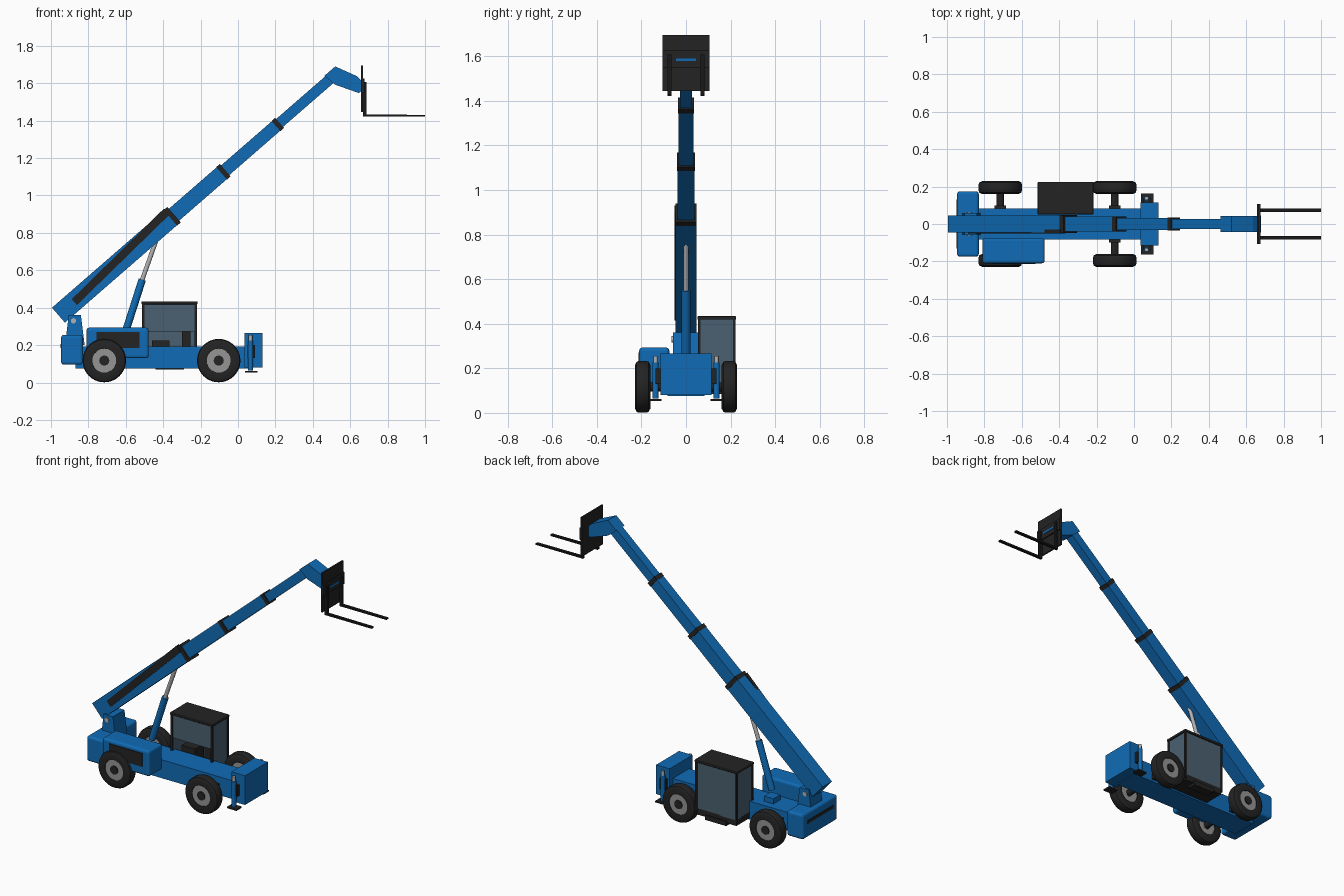
import bpy, bmesh, math
from mathutils import Vector

if "Cube" in bpy.data.objects:
    bpy.data.objects.remove(bpy.data.objects["Cube"])


def mat(name, r, g, b):
    m = bpy.data.materials.new(name)
    m.diffuse_color = (r, g, b, 1)
    m.use_nodes = True
    m.node_tree.nodes["Principled BSDF"].inputs["Base Color"].default_value = m.diffuse_color
    return m


BLUE = mat("blue paint", 0.005, 0.15, 0.47)
BLACK = mat("black trim", 0.017, 0.017, 0.017)
DARK = mat("fork steel", 0.009, 0.009, 0.009)
GREY = mat("wheel grey", 0.30, 0.30, 0.30)
STEEL = mat("bright steel", 0.45, 0.45, 0.45)
GLASS = mat("tinted glass", 0.07, 0.12, 0.165)


def finish(name, bm, m, bevel=0, smooth=False):
    bmesh.ops.recalc_face_normals(bm, faces=bm.faces)
    me = bpy.data.meshes.new(name)
    bm.to_mesh(me)
    bm.free()
    me.materials.append(m)
    ob = bpy.data.objects.new(name, me)
    bpy.context.collection.objects.link(ob)
    if bevel:
        mod = ob.modifiers.new("bevel", 'BEVEL')
        mod.width, mod.segments = bevel, 3
    if smooth:
        bpy.ops.object.select_all(action='DESELECT')
        ob.select_set(True)
        bpy.context.view_layer.objects.active = ob
        bpy.ops.object.shade_smooth_by_angle(angle=math.radians(35))
    return ob


def prism(name, pts, y0, y1, m, bevel=0):
    """Side profile (x, z) extruded from y0 to y1."""
    bm = bmesh.new()
    a = [bm.verts.new((x, y0, z)) for x, z in pts]
    b = [bm.verts.new((x, y1, z)) for x, z in pts]
    bm.faces.new(a)
    bm.faces.new(b[::-1])
    for i in range(len(pts)):
        j = (i + 1) % len(pts)
        bm.faces.new((a[i], b[i], b[j], a[j]))
    return finish(name, bm, m, bevel)


def box(name, x0, x1, y0, y1, z0, z1, m, bevel=0):
    return prism(name, [(x0, z0), (x1, z0), (x1, z1), (x0, z1)], y0, y1, m, bevel)


def rod(name, p, q, r, m, n=24):
    p, q = Vector(p), Vector(q)
    bm = bmesh.new()
    bmesh.ops.create_cone(bm, cap_ends=True, segments=n, radius1=r, radius2=r, depth=(q - p).length)
    bm.transform(((q - p).to_track_quat('Z', 'Y')).to_matrix().to_4x4())
    bmesh.ops.translate(bm, verts=bm.verts, vec=(p + q) / 2)
    return finish(name, bm, m, smooth=True)


def lathe(name, prof, x, z, side, m, n=40):
    """Closed (radius, y) profile spun around a wheel axle."""
    bm = bmesh.new()
    rings = []
    for i in range(n):
        a = 2 * math.pi * i / n
        rings.append([bm.verts.new((x + r * math.cos(a), side * y, z + r * math.sin(a))) for r, y in prof])
    for i in range(n):
        A, B = rings[i], rings[(i + 1) % n]
        for k in range(len(prof)):
            l = (k + 1) % len(prof)
            bm.faces.new((A[k], A[l], B[l], B[k]))
    return finish(name, bm, m, smooth=True)


# Chassis, front box and counterweight
box("chassis", -0.87, 0.06, -0.082, 0.082, 0.075, 0.192, BLUE)
box("front_box", 0.035, 0.13, -0.115, 0.115, 0.08, 0.266, BLUE)
box("counterweight", -0.946, -0.83, -0.175, 0.175, 0.095, 0.255, BLUE, 0.015)
box("rear_slot", -0.949, -0.944, -0.13, 0.13, 0.185, 0.205, BLACK)
prism("boom_bracket", [(-0.925, 0.2), (-0.905, 0.36), (-0.84, 0.36), (-0.82, 0.2)],
      -0.058, 0.058, BLUE)
rod("boom_pivot", (-0.88, -0.064, 0.33), (-0.88, 0.064, 0.33), 0.014, STEEL)

# Wheels and axles
R, CZ = 0.116, 0.117
tyre = [(0.062, 0.163), (0.098, 0.16), (0.112, 0.168), (R, 0.178), (R, 0.212),
        (0.112, 0.222), (0.098, 0.229), (0.064, 0.226)]
for end, x in (("rear", -0.715), ("front", -0.103)):
    rod(end + "_axle", (x, -0.19, CZ), (x, 0.19, CZ), 0.02, BLACK)
    box(end + "_axle_housing", x - 0.03, x + 0.03, -0.1, 0.1, 0.09, 0.15, BLACK)
    for side, s in (("left", -1), ("right", 1)):
        tag = f"{end}_{side}_"
        lathe(tag + "tyre", tyre, x, CZ, s, BLACK)
        rod(tag + "rim", (x, s * 0.17, CZ), (x, s * 0.222, CZ), 0.064, GREY, 32)
        rod(tag + "hub", (x, s * 0.17, CZ), (x, s * 0.227, CZ), 0.027, BLACK)

# Front stabilisers
for side, s in (("left", -1), ("right", 1)):
    y = s * 0.137
    box(side + "_stabiliser_arm", 0.05, 0.09, min(s * 0.11, y), max(s * 0.11, y), 0.13, 0.2, BLACK)
    rod(side + "_stabiliser_leg", (0.067, y, 0.065), (0.067, y, 0.225), 0.014, BLUE)
    rod(side + "_stabiliser_rod", (0.067, y, 0.22), (0.067, y, 0.255), 0.01, STEEL)
    box(side + "_stabiliser_pad", 0.037, 0.103, y - 0.026, y + 0.026, 0.053, 0.062, BLACK)

# Engine housing
prism("engine_housing", [(-0.81, 0.16), (-0.75, 0.13), (-0.478, 0.13), (-0.478, 0.293), (-0.81, 0.293)],
      -0.21, -0.075, BLUE, 0.014)
box("engine_grille", -0.757, -0.527, -0.214, -0.208, 0.185, 0.27, BLACK)

# Operator cab
X0, X1, Y0, Y1 = -0.506, -0.226, 0.06, 0.216
box("cab_roof", X0 - 0.01, X1 + 0.01, Y0 - 0.008, Y1 + 0.008, 0.418, 0.434, BLACK, 0.004)
box("cab_floor", X0, X1, Y0, Y1, 0.085, 0.125, BLACK)
box("cab_step", -0.44, -0.29, Y1 - 0.05, Y1 + 0.008, 0.07, 0.1, BLACK)
box("outer_window", X0, X1, Y1 - 0.006, Y1, 0.12, 0.42, GLASS)
box("inner_window", X0, X1, Y0, Y0 + 0.006, 0.272, 0.42, GLASS)
for name, x in (("rear", X0), ("front", X1 - 0.006)):
    box(name + "_window", x, x + 0.006, Y0, Y1, 0.12, 0.42, GLASS)
for i, x in enumerate((X0, X1)):
    for j, y in enumerate((Y0, Y1)):
        box(f"cab_post_{i}{j}", x - 0.006, x + 0.006, y - 0.006, y + 0.006, 0.1, 0.42, BLACK)
box("seat", -0.46, -0.365, 0.09, 0.18, 0.12, 0.225, BLACK)
box("console", -0.3, -0.255, 0.09, 0.19, 0.12, 0.272, BLACK)

# Telescopic boom: t runs along the boom, p across it
ANG = math.radians(41)
C, S = math.cos(ANG), math.sin(ANG)


def bp(t, p):
    return (-0.96 + C * t - S * p, 0.36 + S * t + C * p)


def along(name, t0, t1, h, w, m):
    prism(name, [bp(t0, -h), bp(t1, -h), bp(t1, h), bp(t0, h)], -w, w, m)


stages = [(0.0, 0.815, 0.053, 0.046), (0.5, 1.178, 0.042, 0.039),
          (0.9, 1.563, 0.034, 0.033), (1.3, 1.95, 0.028, 0.028)]
for i, (t0, t1, h, w) in enumerate(stages, 1):
    along(f"boom_stage_{i}", t0, t1, h, w, BLUE)
    if i < 4:
        along(f"boom_collar_{i}", t1 - 0.022, t1 + 0.004, h + 0.002, w + 0.002, BLACK)
prism("boom_side_panel", [bp(0.11, -0.024), bp(0.8, 0.016), bp(0.8, 0.06), bp(0.11, 0.018)],
      -0.052, -0.03, BLACK)

# Lift cylinder
foot, mid, top = (-0.605, 0, 0.26), (-0.512, 0, 0.55), (-0.432, 0, 0.775)
rod("lift_barrel", foot, mid, 0.02, BLUE)
rod("lift_rod", mid, top, 0.012, STEEL)
rod("lift_pin", (-0.432, -0.035, 0.772), (-0.432, 0.035, 0.772), 0.013, STEEL)
box("lift_mount", -0.64, -0.575, -0.035, 0.035, 0.185, 0.225, BLUE)

# Boom head
prism("boom_head", [(0.462, 1.64), (0.52, 1.69), (0.635, 1.638), (0.66, 1.615), (0.664, 1.56),
                    (0.645, 1.548), (0.52, 1.592)], -0.042, 0.042, BLUE)

# Carriage and forks
box("carriage_plate", 0.658, 0.668, -0.106, 0.106, 1.445, 1.695, BLACK)
box("carriage_bar", 0.664, 0.676, -0.106, 0.106, 1.55, 1.625, BLACK)
box("carriage_stripe", 0.674, 0.679, -0.045, 0.045, 1.579, 1.591, BLUE)
for side, s in (("left", -1), ("right", 1)):
    y = s * 0.074
    prism(side + "_fork", [(0.668, 1.421), (1.0, 1.421), (1.0, 1.431), (0.686, 1.433),
                           (0.686, 1.608), (0.668, 1.608)], y - 0.009, y + 0.009, DARK)
